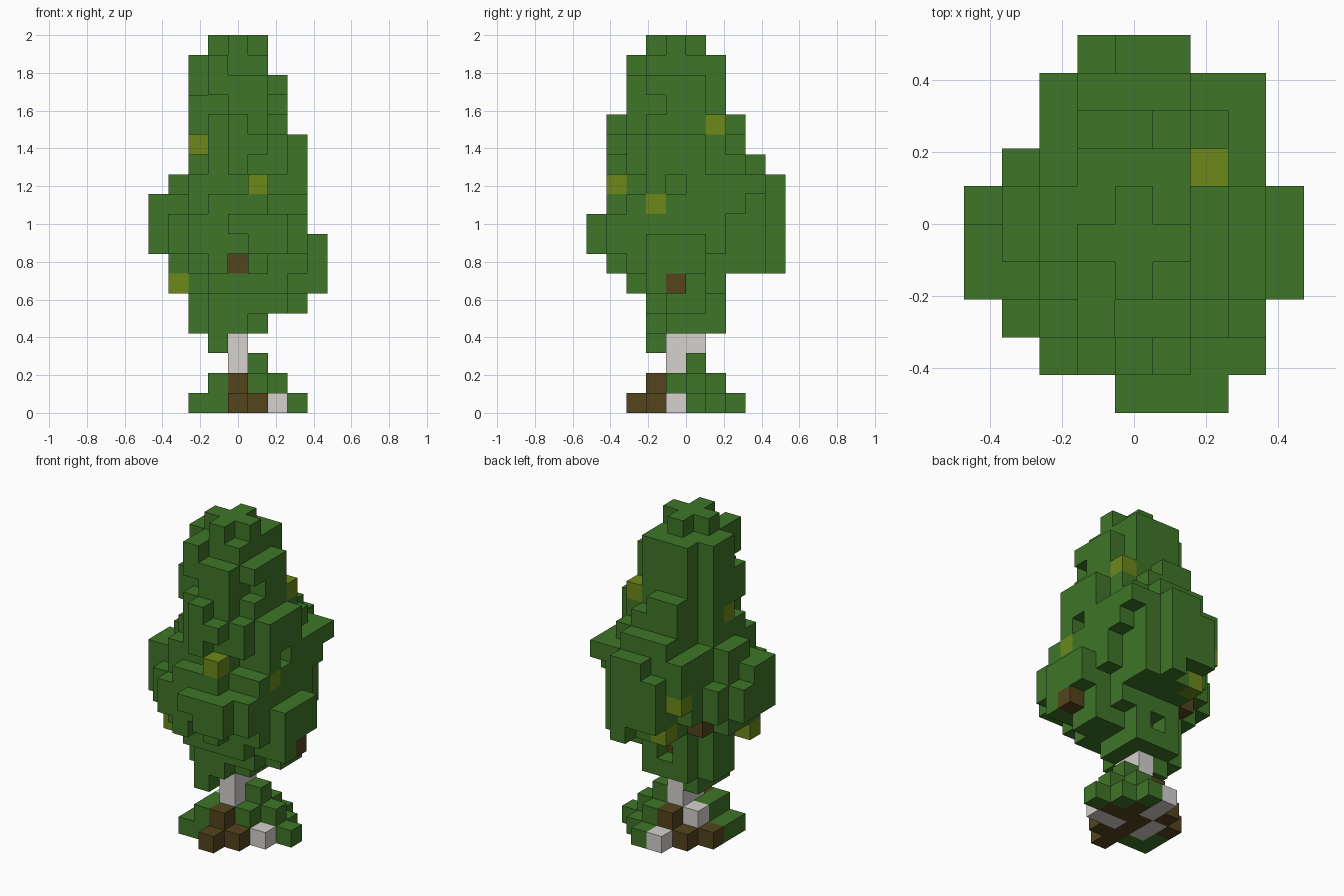
import bpy, bmesh, random
from mathutils import Vector

if "Cube" in bpy.data.objects:
    bpy.data.objects.remove(bpy.data.objects["Cube"], do_unlink=True)

random.seed(4)
U = 2 / 19  # edge length of one block

COLOURS = {
    "leaf green": (0.049, 0.18, 0.021),
    "autumn yellow": (0.15, 0.25, 0.011),
    "earth brown": (0.088, 0.058, 0.012),
    "pale bark": (0.66, 0.64, 0.62),
}
GREEN, YELLOW, BROWN, PALE = range(4)


def make_material(name, rgb):
    mat = bpy.data.materials.new(name)
    mat.use_nodes = True
    mat.diffuse_color = (*rgb, 1)
    bsdf = next(n for n in mat.node_tree.nodes if n.type == "BSDF_PRINCIPLED")
    bsdf.inputs["Base Color"].default_value = (*rgb, 1)
    return mat


materials = [make_material(n, c) for n, c in COLOURS.items()]


def fill(cells, box, colour):
    """Fill a block range: x from-to, y from-to, layer from-to."""
    x0, x1, y0, y1, k0, k1 = box
    for i in range(x0, x1 + 1):
        for j in range(y0, y1 + 1):
            for k in range(k0, k1 + 1):
                cells[i, j, k] = colour


# Crown: one rounded slice per layer, with a ragged rim
crown = {}
SLICES = [  # x from, x to, y from, y to; lowest slice first
    (-2, 1, -2, 1), (-2, 2, -2, 1), (-2, 3, -3, 1), (-3, 3, -4, 3),
    (-3, 3, -4, 3), (-3, 3, -4, 3), (-3, 3, -4, 3), (-3, 3, -3, 3),
    (-2, 3, -3, 2), (-2, 3, -3, 2), (-2, 2, -3, 2), (-2, 2, -3, 1),
    (-2, 2, -3, 1), (-2, 1, -3, 1), (-1, 1, -2, 0),
]
rim = {}
for k, (x0, x1, y0, y1) in enumerate(SLICES, start=4):
    for i in range(x0, x1 + 1):
        for j in range(y0, y1 + 1):
            dx = (2 * i - x0 - x1) / (x1 - x0 + 1)
            dy = (2 * j - y0 - y1) / (y1 - y0 + 1)
            wobble = rim.setdefault((i, j, k // 2), random.uniform(-0.24, 0.24))
            limit = 0.8 if k == 18 else 1.04 + wobble
            if dx * dx + dy * dy < limit:
                crown[i, j, k] = GREEN

# Leaf clumps that stick out of the crown
for clump in [
    (0, 2, -5, -5, 9, 9), (1, 2, -5, -5, 8, 8), (0, 2, -4, -4, 8, 9),
    (1, 1, -4, -4, 7, 7), (0, 0, -4, -4, 12, 14), (1, 1, -4, -4, 13, 13),
    (-2, -2, -4, -4, 8, 9), (3, 3, -4, -4, 8, 9), (-3, -3, -3, -3, 8, 9),
    (3, 3, -3, -3, 8, 10), (-1, 0, 4, 4, 8, 10), (0, 1, 4, 4, 9, 11),
    (1, 1, 4, 4, 7, 8), (-1, 1, 3, 3, 7, 12), (-4, -4, -2, -1, 8, 10),
    (-4, -4, 0, 0, 8, 9), (4, 4, -1, 0, 7, 8), (4, 4, -2, -2, 6, 8),
    (2, 3, 2, 3, 11, 11), (3, 3, -1, 0, 5, 6), (-1, -1, -2, 0, 3, 4),
    (1, 1, 1, 1, 16, 17), (-1, -1, -3, -3, 16, 17), (3, 3, -2, -2, 11, 11),
    (-2, -2, 1, 1, 8, 8),
]:
    fill(crown, clump, GREEN)

# Hollows that break up the outline and keep the coloured blocks in sight
for gap in [(0, -4, 7), (-2, -2, 13), (-2, -3, 13), (-3, 3, 9), (-1, 4, 7),
            (2, 1, 15), (2, 1, 16), (2, 2, 13), (2, 2, 14), (-2, -2, 16),
            (-2, -2, 17), (-2, 3, 7), (-2, 3, 8), (-3, 1, 7), (-2, 2, 7),
            (-3, 2, 7), (0, 1, 5), (0, -3, 17), (1, -3, 17), (-1, -3, 15),
            (2, -2, 15)]:
    crown.pop(gap, None)

# Single coloured leaves and bare twigs
for cell in [(1, -4, 11), (3, -2, 10), (2, 1, 14), (-2, -1, 13),
             (-3, -2, 6), (-2, 3, 9), (-1, 3, 7)]:
    crown[cell] = YELLOW
for cell in [(0, -3, 7), (4, -1, 6), (0, 0, 5), (-2, 1, 7)]:
    crown[cell] = BROWN

# Trunk
trunk = {}
fill(trunk, (0, 0, -1, 0, 2, 3), PALE)

# Mound: stepped diamond of grass over earth
mound = {}
for j, (a, b) in enumerate([(0, 0), (-2, 1), (-2, 2), (-2, 3), (-1, 2), (0, 1)], start=-3):
    for i in range(a, b + 1):
        mound[i, j, 0] = GREEN if i in (a, b) else BROWN
for j, (a, b) in enumerate([(-1, 0), (-1, 1), (-1, 2), (0, 1)], start=-2):
    fill(mound, (a, b, j, j, 1, 1), GREEN)
mound[1, 0, 2] = GREEN
mound[-1, -2, 0] = GREEN
for cell in [(0, -3, 0), (1, -2, 0), (0, -2, 1), (-1, 1, 0), (-2, 0, 0), (0, 1, 1)]:
    mound[cell] = BROWN
for cell in [(2, -1, 0), (1, -1, 0), (0, 2, 0), (-1, 0, 1), (-1, -1, 0), (-1, 0, 0),
             (0, 1, 0)]:
    mound[cell] = PALE

solid = set(crown) | set(trunk) | set(mound)
AXES = [Vector(v) for v in ((1, 0, 0), (0, 1, 0), (0, 0, 1))]


def build(name, cells):
    """Make a mesh from the exposed sides of the blocks."""
    bm = bmesh.new()
    for cell, colour in cells.items():
        # Blocks are centred on x but start on the y and z grid lines
        centre = Vector(cell) + Vector((0, 0.5, 0.5))
        for n in range(3):
            for sign in (-1, 1):
                out = AXES[n] * sign
                if tuple(int(c) for c in Vector(cell) + out) in solid:
                    continue
                s, t = AXES[(n + 1) % 3] * sign, AXES[(n + 2) % 3]
                corners = [out - s - t, out + s - t, out + s + t, out - s + t]
                face = bm.faces.new([bm.verts.new((centre + c / 2) * U) for c in corners])
                face.material_index = colour
    bmesh.ops.remove_doubles(bm, verts=bm.verts, dist=U / 100)
    mesh = bpy.data.meshes.new(name)
    bm.to_mesh(mesh)
    bm.free()
    for mat in materials:
        mesh.materials.append(mat)
    bpy.context.scene.collection.objects.link(bpy.data.objects.new(name, mesh))


build("leafy_crown", crown)
build("trunk", trunk)
build("grass_mound", mound)
